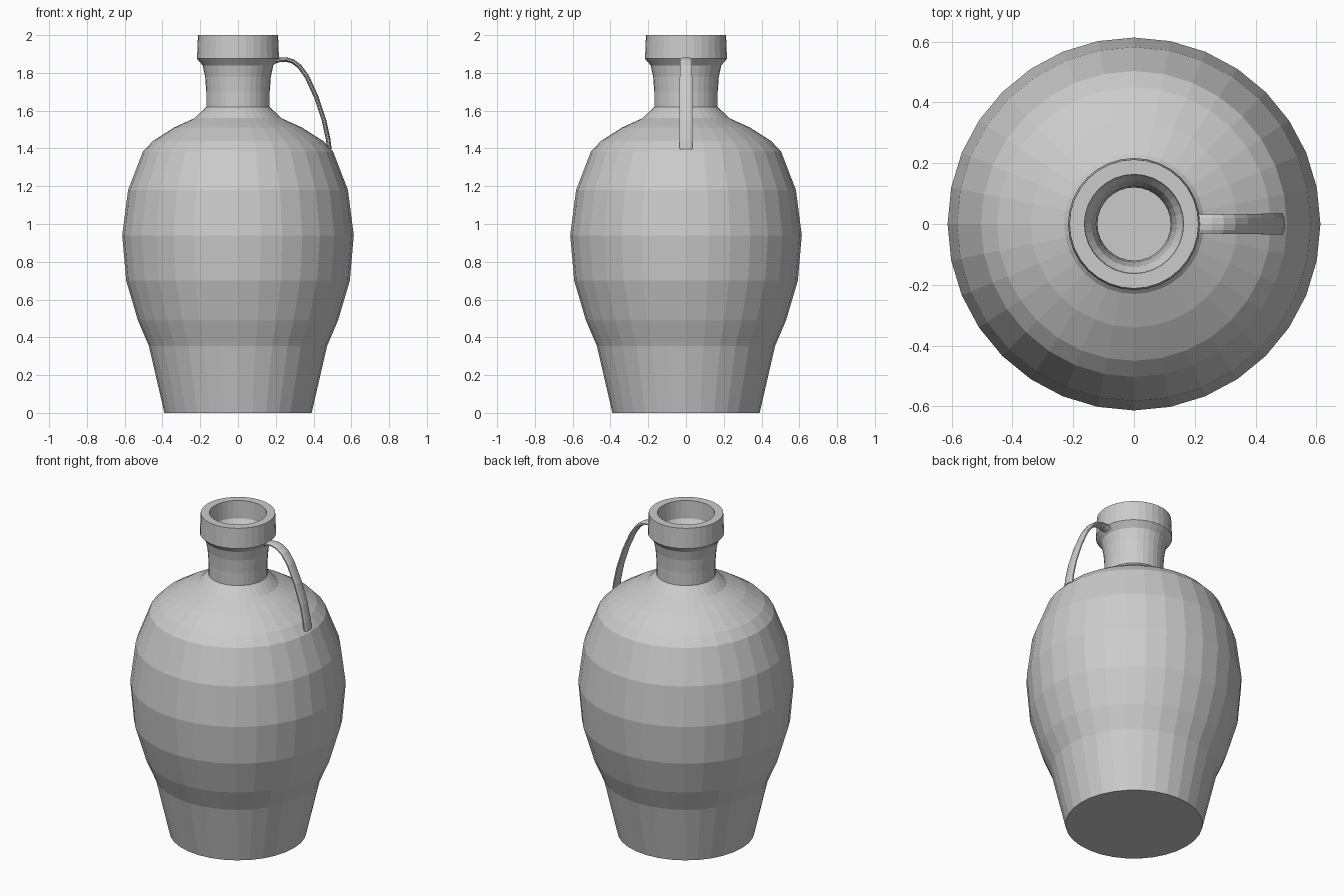
import bpy, bmesh
from math import sin, cos, pi
from mathutils import Vector

if "Cube" in bpy.data.objects:
    bpy.data.objects.remove(bpy.data.objects["Cube"])


def make_object(name, bm):
    bmesh.ops.recalc_face_normals(bm, faces=bm.faces)
    mesh = bpy.data.meshes.new(name)
    bm.to_mesh(mesh)
    bm.free()
    obj = bpy.data.objects.new(name, mesh)
    bpy.context.collection.objects.link(obj)
    return obj


def skin(bm, rings, cap_start, cap_end):
    n = len(rings[0])
    for a, b in zip(rings, rings[1:]):
        for i in range(n):
            j = (i + 1) % n
            bm.faces.new((a[i], a[j], b[j], b[i]))
    if cap_start:
        bm.faces.new(rings[0])
    if cap_end:
        bm.faces.new(rings[-1])


def lathe(name, profile, sides=32):
    bm = bmesh.new()
    rings = [[bm.verts.new((r * cos(2 * pi * i / sides), r * sin(2 * pi * i / sides), z))
              for i in range(sides)] for r, z in profile]
    skin(bm, rings, True, True)
    return make_object(name, bm)


def strap(name, path, thick, widths, sides=10):
    # Oval section swept along a path in the xz plane
    bm = bmesh.new()
    pts = [Vector((x, 0, z)) for x, z in path]
    rings = []
    for k, p in enumerate(pts):
        t = (pts[min(k + 1, len(pts) - 1)] - pts[max(k - 1, 0)]).normalized()
        normal = Vector((-t.z, 0, t.x))
        w = widths[0] + (widths[1] - widths[0]) * k / (len(pts) - 1)
        rings.append([bm.verts.new(p + normal * (thick / 2 * cos(2 * pi * i / sides))
                                   + Vector((0, w / 2 * sin(2 * pi * i / sides), 0)))
                      for i in range(sides)])
    skin(bm, rings, True, True)
    return make_object(name, bm)


# Hollow jug: outer wall going up, over the rim, then down the inner wall
outer = [(0.39, 0), (0.472, 0.355), (0.53, 0.49), (0.592, 0.70), (0.613, 0.94),
         (0.582, 1.18), (0.503, 1.385), (0.45, 1.44), (0.34, 1.51), (0.23, 1.56),
         (0.168, 1.62), (0.168, 1.70), (0.174, 1.78), (0.187, 1.84), (0.217, 1.875),
         (0.212, 2.0)]
inner = [(0.163, 2.0), (0.16, 1.89), (0.14, 1.86), (0.125, 1.78), (0.12, 1.70),
         (0.12, 1.60), (0.20, 1.52), (0.32, 1.46), (0.42, 1.40), (0.465, 1.35),
         (0.535, 1.17), (0.563, 0.94), (0.543, 0.71), (0.484, 0.51), (0.425, 0.37),
         (0.35, 0.05)]
lathe("jug_body", outer + inner)

# Strap handle from under the rim to the shoulder
strap("handle", [(0.175, 1.855), (0.22, 1.869), (0.255, 1.871), (0.29, 1.861),
                 (0.325, 1.835), (0.365, 1.78), (0.415, 1.67), (0.455, 1.55),
                 (0.477, 1.45), (0.484, 1.395)], 0.024, (0.064, 0.074))
